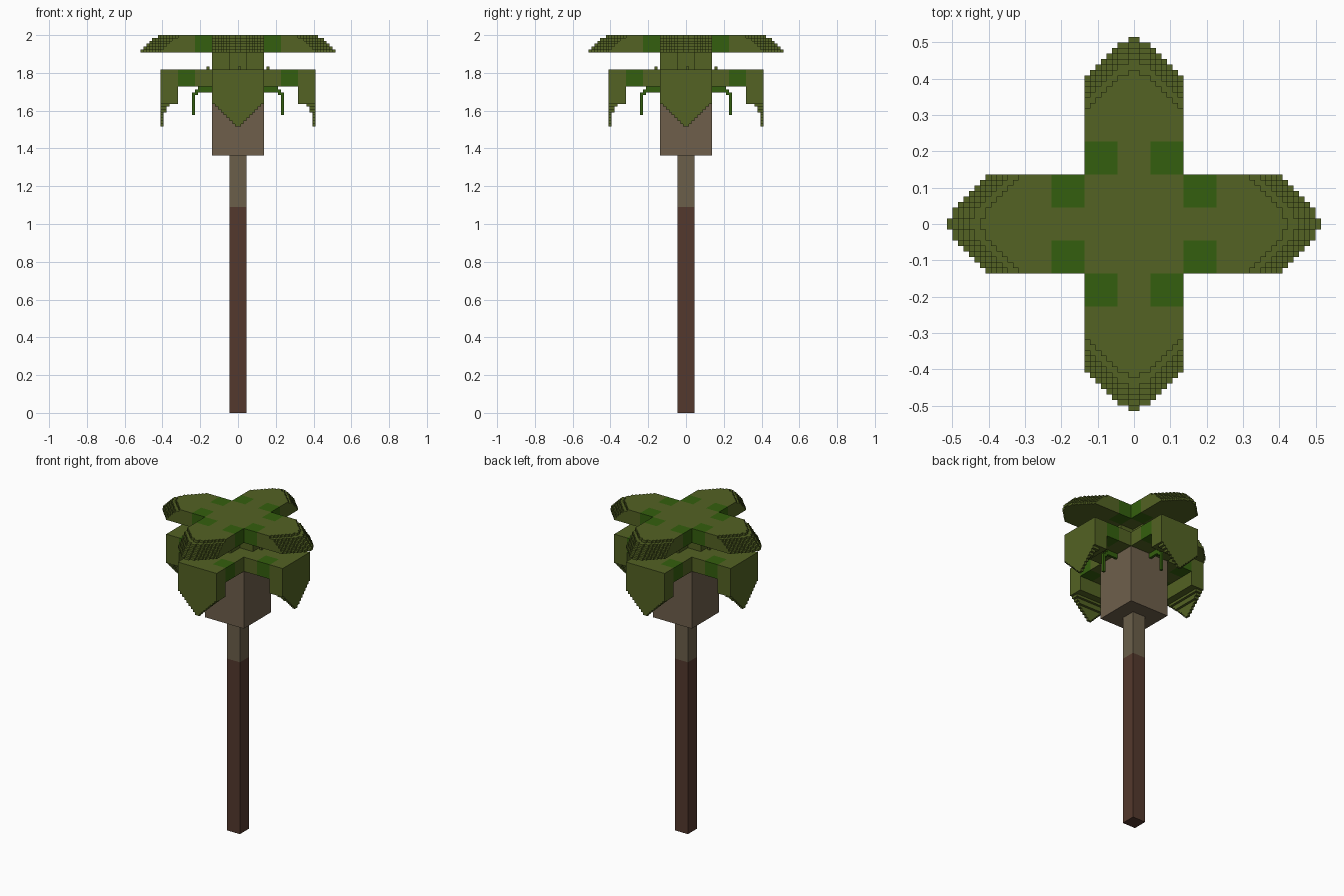
import bpy, bmesh
from mathutils import Matrix, Vector

if "Cube" in bpy.data.objects:
    bpy.data.objects.remove(bpy.data.objects["Cube"])

V = 2 / 132  # size of one block step


def lin(c):
    c /= 255
    return c / 12.92 if c <= 0.04045 else ((c + 0.055) / 1.055) ** 2.4


def material(name, r, g, b):
    m = bpy.data.materials.new(name)
    m.diffuse_color = (lin(r), lin(g), lin(b), 1)
    m.use_nodes = True
    m.node_tree.nodes["Principled BSDF"].inputs["Base Color"].default_value = m.diffuse_color
    return m


LEAF = material("leaf green", 83, 98, 35)
PATCH = material("deep green", 52, 95, 14)
BARK = material("dark bark", 84, 57, 45)
WOOD = material("pale wood", 110, 95, 75)
STEM = material("olive wood", 107, 95, 74)


def box(bm, x0, x1, y0, y1, z0, z1):
    m = Matrix.Translation(Vector((x0 + x1, y0 + y1, z0 + z1)) * V / 2)
    bmesh.ops.create_cube(bm, size=1, matrix=m @ Matrix.Diagonal(
        ((x1 - x0) * V, (y1 - y0) * V, (z1 - z0) * V, 1)))


def prism(bm, pts, z0, z1):
    lo = [bm.verts.new((x * V, y * V, z0 * V)) for x, y in pts]
    hi = [bm.verts.new((x * V, y * V, z1 * V)) for x, y in pts]
    bm.faces.new(lo[::-1])
    bm.faces.new(hi)
    n = len(pts)
    for i in range(n):
        j = (i + 1) % n
        bm.faces.new((lo[i], lo[j], hi[j], hi[i]))


def part(name, mat, build, fourfold=False):
    bm = bmesh.new()
    build(bm)
    if fourfold:  # repeat the arm around the trunk
        geom = bm.verts[:] + bm.edges[:] + bm.faces[:]
        for k in (1, 2, 3):
            new = bmesh.ops.duplicate(bm, geom=geom)["geom"]
            verts = [g for g in new if isinstance(g, bmesh.types.BMVert)]
            bmesh.ops.rotate(bm, verts=verts, cent=(0, 0, 0),
                             matrix=Matrix.Rotation(k * 1.5707963268, 3, 'Z'))
    me = bpy.data.meshes.new(name)
    bm.to_mesh(me)
    bm.free()
    me.materials.append(mat)
    bpy.context.collection.objects.link(bpy.data.objects.new(name, me))


# Trunk and the crown block
part("trunk", BARK, lambda bm: box(bm, -3, 3, -3, 3, 0, 72))
part("upper_trunk", STEM, lambda bm: box(bm, -3, 3, -3, 3, 72, 90))
part("crown_block", WOOD, lambda bm: box(bm, -9, 9, -9, 9, 90, 114))


# Cross-shaped neck between the two leaf tiers
def neck(bm):
    box(bm, -9, 9, -3, 3, 120, 126)
    for s in (-1, 1):
        box(bm, -3, 3, min(3 * s, 9 * s), max(3 * s, 9 * s), 120, 126)


part("neck", LEAF, neck)
part("top_centre", LEAF, lambda bm: box(bm, -9, 9, -9, 9, 126, 132))
part("lower_centre", LEAF, lambda bm: box(bm, -9, 9, -9, 9, 114, 120))


# Top leaves: stepped arrow tips that spread outward layer by layer
def top_leaf(bm):
    box(bm, 9, 15, -3, 3, 126, 132)
    for k, corner in enumerate((21, 23, 24, 25, 26, 27)):
        side = [(15, 9), (corner, 9)]
        for i, w in enumerate((8, 7, 6, 5, 4, 3, 1)):
            side += [(corner + i, w), (corner + i + 1, w)]
        outline = [(x, -y) for x, y in side] + side[::-1]
        prism(bm, outline, 131 - k, 132 - k)


part("top_leaves", LEAF, top_leaf, True)


# Lower leaves: flat arm, bent-down end, tapering tip
def lower_leaf(bm):
    box(bm, 9, 15, -9, 9, 114, 120)
    box(bm, 15, 21, -3, 3, 114, 120)
    box(bm, 21, 27, -9, 9, 108, 120)
    for j, depth in enumerate((3, 2, 2, 1, 1, 1, 1, 1)):
        w = 8 - j
        box(bm, 27 - depth, 27, -w, w, 107 - j, 108 - j)
    box(bm, 10, 11, 0, 1, 120, 121)  # small bud on top


part("lower_leaves", LEAF, lower_leaf, True)


# Deep green patches along the leaf edges
def patches(bm):
    for x, z in ((9, 126), (15, 114)):
        box(bm, x, x + 6, 3, 9, z, z + 6)
        box(bm, x, x + 6, -9, -3, z, z + 6)


part("leaf_patches", PATCH, patches, True)


# Thin vines hanging under the lower leaves
def vine(bm):
    box(bm, 9, 14, 0, 1, 112, 114)
    box(bm, 14, 15, 0, 1, 111, 113)
    box(bm, 15, 16, 0, 1, 104, 112)


part("vines", PATCH, vine, True)
